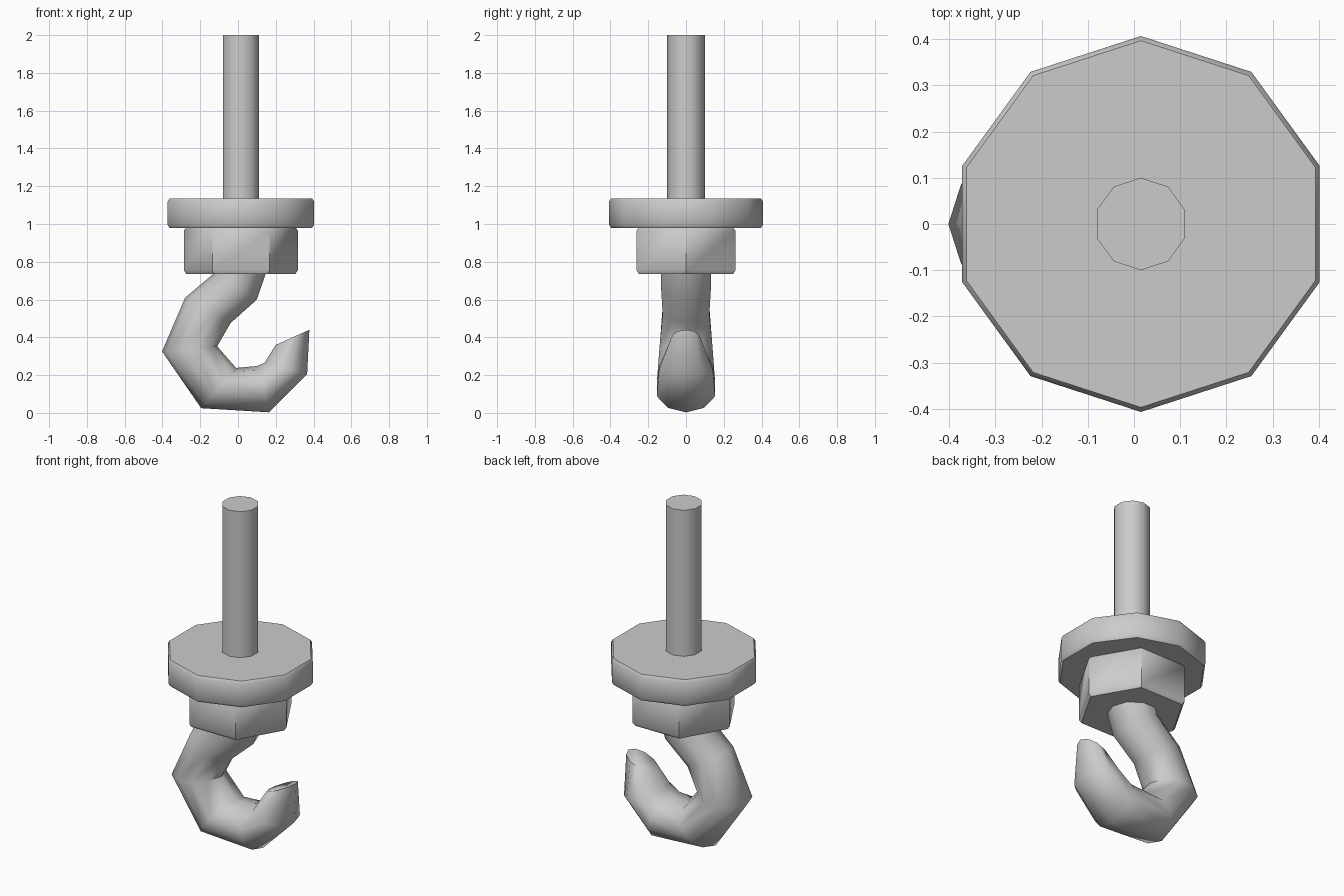
import bpy, bmesh
from math import sin, cos, radians, tau
from mathutils import Vector

if "Cube" in bpy.data.objects:
    bpy.data.objects.remove(bpy.data.objects["Cube"])

AXIS_X = 0.015  # the rod, washer and nut share this axis


def loft(name, rings, smooth_angle):
    """Skin a list of equal-length point rings and cap both ends."""
    bm = bmesh.new()
    loops = [[bm.verts.new(p) for p in ring] for ring in rings]
    n = len(loops[0])
    for a, b in zip(loops, loops[1:]):
        for i in range(n):
            j = (i + 1) % n
            bm.faces.new((a[i], a[j], b[j], b[i]))
    bm.faces.new(loops[0])
    bm.faces.new(loops[-1])
    bmesh.ops.recalc_face_normals(bm, faces=bm.faces[:])
    mesh = bpy.data.meshes.new(name)
    bm.to_mesh(mesh)
    bm.free()
    obj = bpy.data.objects.new(name, mesh)
    bpy.context.collection.objects.link(obj)
    bpy.ops.object.select_all(action='DESELECT')
    obj.select_set(True)
    bpy.context.view_layer.objects.active = obj
    bpy.ops.object.shade_smooth_by_angle(angle=radians(smooth_angle))
    return obj


def prism(name, sides, profile, start, smooth_angle):
    """Upright prism from (radius, z) profile points."""
    angles = [radians(start) + tau * i / sides for i in range(sides)]
    rings = [[(AXIS_X + r * cos(a), r * sin(a), z) for a in angles]
             for r, z in profile]
    return loft(name, rings, smooth_angle)


# threaded rod, washer and nut
prism("rod", 10, [(0.10, 1.10), (0.10, 2.0)], 90, 40)
prism("washer", 10, [(0.397, 0.98), (0.407, 0.995), (0.407, 1.12), (0.397, 1.135)], 90, 40)
prism("nut", 6, [(0.288, 0.735), (0.302, 0.755), (0.302, 0.965), (0.288, 0.982)], 0, 50)

# hook: outer (x, z), inner (x, z), half width in y
sections = [
    ((-0.12, 0.84), (0.168, 0.80), 0.140),
    ((-0.12, 0.745), (0.10, 0.60), 0.138),
    ((-0.28, 0.61), (-0.04, 0.475), 0.130),
    ((-0.402, 0.325), (-0.11, 0.352), 0.148),
    ((-0.195, 0.025), (-0.01, 0.238), 0.162),
    ((0.165, 0.003), (0.10, 0.248), 0.162),
    ((0.366, 0.205), (0.14, 0.265), 0.150),
    ((0.378, 0.44), (0.20, 0.36), 0.075),
]
rings = []
for (ox, oz), (ix, iz), half in sections:
    centre = Vector(((ox + ix) / 2, 0, (oz + iz) / 2))
    u = Vector((ox, 0, oz)) - centre
    v = Vector((0, half, 0))
    rings.append([centre + u * cos(tau * i / 10) + v * sin(tau * i / 10)
                  for i in range(10)])
loft("hook", rings, 60)
